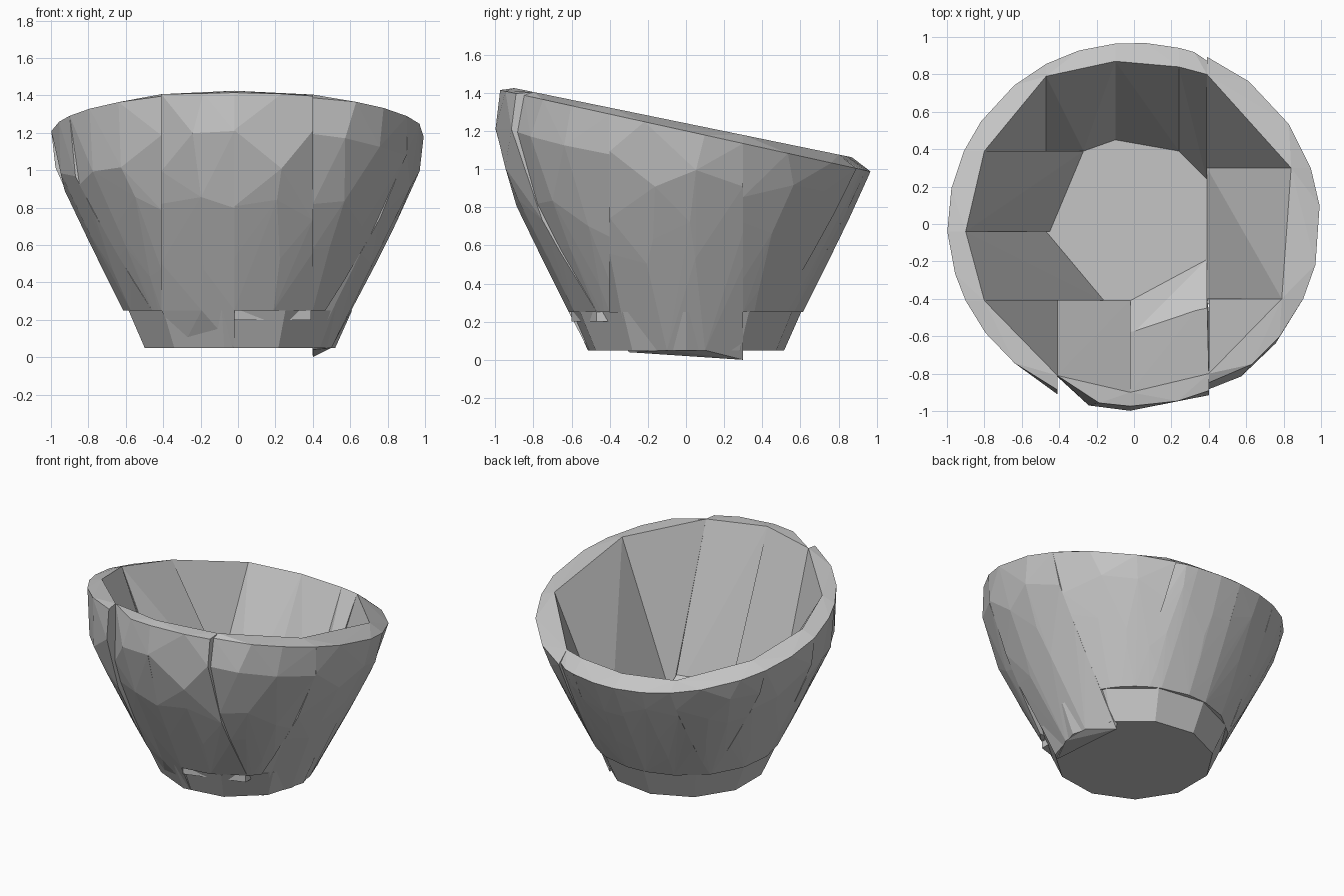
import bpy, bmesh, math, random

cube = bpy.data.objects.get("Cube")
if cube:
    bpy.data.objects.remove(cube)

random.seed(4)

grey = bpy.data.materials.new("stone grey")
grey.use_nodes = True
COLOR = (0.56, 0.56, 0.56, 1)
grey.diffuse_color = COLOR
grey.node_tree.nodes["Principled BSDF"].inputs["Base Color"].default_value = COLOR

FLOOR = 0.25
PROFILE = [(0.05, 0.52), (0.25, 0.615), (0.5, 0.74), (0.85, 0.91),
           (1.0, 0.975), (1.2, 1.0), (1.45, 0.97)]


def radius(z):
    """Outer radius of the bowl at a height."""
    for (z0, r0), (z1, r1) in zip(PROFILE, PROFILE[1:]):
        if z <= z1:
            return r0 + (r1 - r0) * (z - z0) / (z1 - z0)
    return PROFILE[-1][1]


def inner_rim(y):
    """Height of the sloping inner rim."""
    return 1.24 - 0.205 * y


def outer_rim(y):
    """Height of the sloping outer rim, a little lower."""
    return 1.2 - 0.22 * y


def hull(name, points):
    """Flat-faced solid wrapped around a set of points."""
    bm = bmesh.new()
    for p in points:
        bm.verts.new(p)
    res = bmesh.ops.convex_hull(bm, input=bm.verts)
    junk = {v for v in res["geom_interior"] + res["geom_unused"]
            if isinstance(v, bmesh.types.BMVert)}
    bmesh.ops.delete(bm, geom=list(junk), context="VERTS")
    bmesh.ops.recalc_face_normals(bm, faces=bm.faces)
    mesh = bpy.data.meshes.new(name)
    bm.to_mesh(mesh)
    bm.free()
    mesh.materials.append(grey)
    ob = bpy.data.objects.new(name, mesh)
    bpy.context.collection.objects.link(ob)


def on_cut(cut, r):
    """Angle where a cut plane (axis, inner x, inner y) meets a circle."""
    axis, x, y = cut
    if axis == "x":
        y = math.copysign(math.sqrt(r * r - x * x), y)
    else:
        x = math.copysign(math.sqrt(r * r - y * y), x)
    return math.atan2(y, x)


def wall(name, a, b, feet, toe=(), rows=(0, 0.22, 0.48, 0.74, 1), tuck=0):
    """Wall block between two cuts, anticlockwise, standing on its feet.
    Its toe runs into the base; tuck pulls in the first edge of the rim."""
    pts = [(c[1], c[2], inner_rim(c[2])) for c in (a, b)]
    pts += [(x, y, FLOOR) for x, y in feet] + list(toe)
    cols = 2 if (on_cut(b, 0.95) - on_cut(a, 0.95)) % math.tau < 0.5 else 3
    for f in rows:
        for i in range(cols + 1):
            # irregular facets inside the block, clean edges at its cuts
            u, g = i / cols, f
            if 0 < i < cols:
                u += random.uniform(-0.2, 0.2) / cols
            if 0 < f < 1:
                g += random.uniform(-0.1, 0.1)
            z = 0.25 + g * 0.9
            for _ in range(4):  # settle on the sloping rim
                r = radius(z) - (tuck * f if i == 0 else 0)
                t = on_cut(a, r)
                span = (on_cut(b, r) - t) % math.tau
                if span < math.pi:
                    t += span * u
                z = 0.25 + g * (outer_rim(r * math.sin(t)) - 0.25)
            pts.append((r * math.cos(t), r * math.sin(t), z))
    hull(name, pts)


# Cuts around the bowl, anticlockwise from the left-hand back
cuts = [("y", 0.84, 0.3), ("x", 0.39, 0.8), ("x", 0.24, 0.84),
        ("x", -0.1, 0.87), ("x", -0.47, 0.79), ("y", -0.8, 0.39),
        ("y", -0.9, -0.04), ("y", -0.8, -0.41), ("x", -0.41, -0.81),
        ("x", -0.02, -0.9), ("x", 0.4, -0.8), ("y", 0.79, -0.4)]

# Each wall block with its inner feet on the floor
walls = [("back_left_corner", [(0.39, 0.3)]),
         ("back_left_sliver", [(0.39, 0.24), (0.24, 0.39)]),
         ("back_wall", [(0.24, 0.39), (-0.1, 0.45)]),
         ("back_right_wall", [(-0.1, 0.45), (-0.27, 0.39), (-0.47, 0.39)]),
         ("back_right_corner", [(-0.47, 0.39)]),
         ("right_back_wall", [(-0.27, 0.39), (-0.45, -0.04)]),
         ("right_front_wall", [(-0.47, -0.04), (-0.16, -0.41)]),
         ("front_right_corner", [(-0.41, -0.41)]),
         ("front_right_wall", [(-0.41, -0.41), (-0.02, -0.41)]),
         ("front_left_wall", [(-0.02, -0.52), (0.39, -0.39)]),
         ("front_left_corner", [(0.4, -0.4)]),
         ("left_wall", [(0.39, -0.4), (0.39, 0.3)])]

# Blocks that run down past the base or step in at the rim
special = {
    "left_wall": dict(rows=(0.22, 0.48, 0.74, 1),
                      toe=[(0.4, -0.3, 0.04), (0.4, 0.3, 0),
                           (0.5, 0.1, 0.05), (0.5, -0.1, 0.05)]),
    "front_right_wall": dict(tuck=0.08,
                             toe=[(-0.3, -0.4, 0.05), (-0.02, -0.51, 0.05)]),
    "front_left_corner": dict(tuck=0.04),
    "back_left_sliver": dict(tuck=0.02),
}

for i, (name, feet) in enumerate(walls):
    wall(name, cuts[i], cuts[(i + 1) % len(cuts)], feet, **special.get(name, {}))

# Sloping step at the foot of the front left wall
step = [(0.39, -0.19), (-0.02, -0.41), (-0.02, -0.6), (0.39, -0.47)]
hull("floor_step", [(x, y, 0.2) for x, y in step]
     + [(x, y, z) for (x, y), z in zip(step, (0.25, 0.25, 0.45, 0.43))])

# Base slab carrying the inner floor
base = []
for r, z in ((0.52, 0.05), (0.61, FLOOR)):
    base += [(r * math.cos(k * math.tau / 11), r * math.sin(k * math.tau / 11), z)
             for k in range(11)]
hull("base", base)
